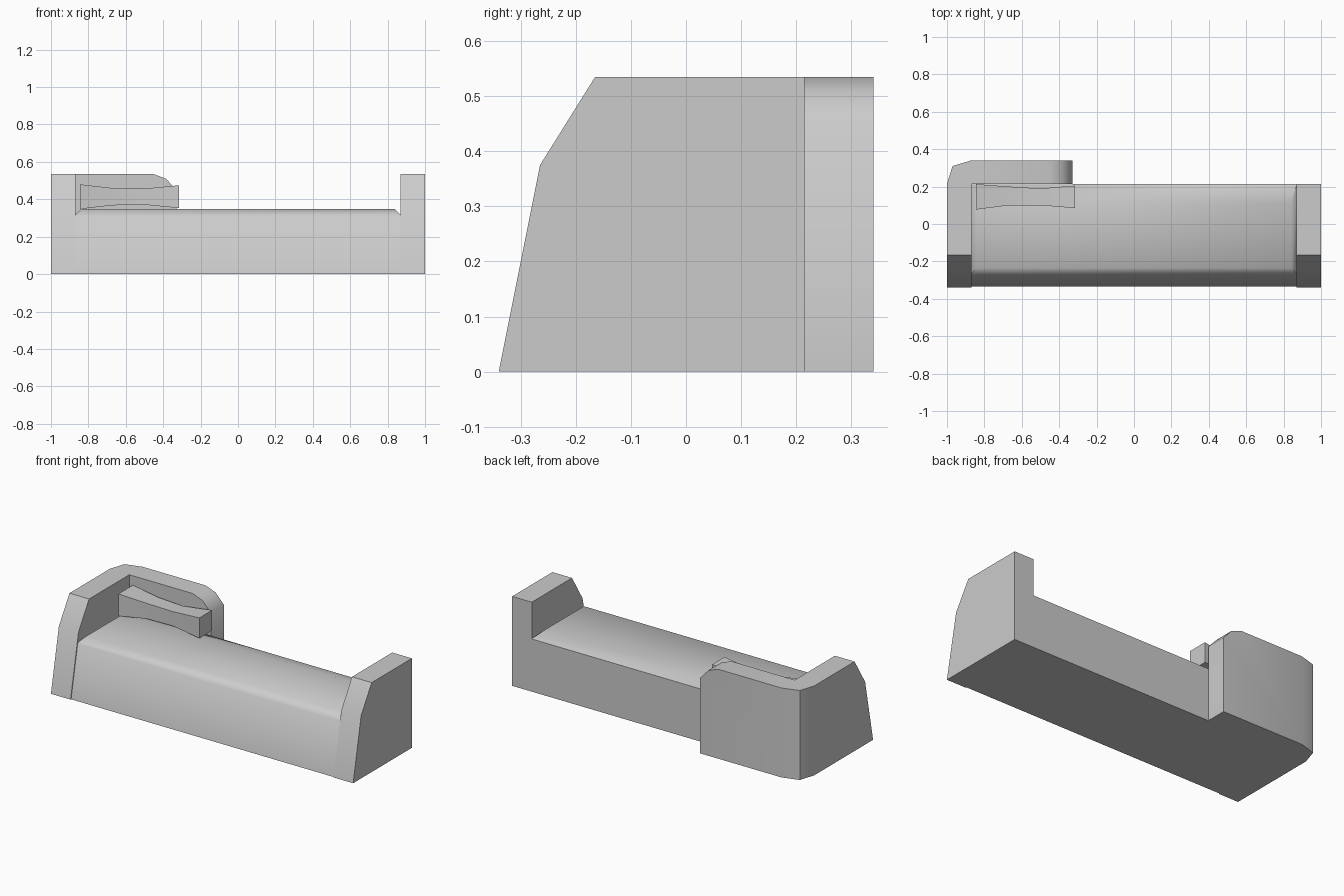
import bpy, bmesh
from math import radians
from mathutils import Vector

if "Cube" in bpy.data.objects:
    bpy.data.objects.remove(bpy.data.objects["Cube"], do_unlink=True)

grey = bpy.data.materials.new("soft grey fabric")
grey.use_nodes = True
colour = (0.6, 0.6, 0.6, 1)
grey.diffuse_color = colour
grey.node_tree.nodes["Principled BSDF"].inputs["Base Color"].default_value = colour


def finish(name, bm):
    bmesh.ops.recalc_face_normals(bm, faces=bm.faces)
    mesh = bpy.data.meshes.new(name)
    bm.to_mesh(mesh)
    bm.free()
    mesh.materials.append(grey)
    ob = bpy.data.objects.new(name, mesh)
    bpy.context.collection.objects.link(ob)
    bpy.ops.object.select_all(action='DESELECT')
    ob.select_set(True)
    bpy.context.view_layer.objects.active = ob
    bpy.ops.object.shade_smooth_by_angle(angle=radians(50))
    return ob


def prism(outline, shift):
    """Extrude a closed outline along a vector."""
    bm = bmesh.new()
    face = bm.faces.new([bm.verts.new(p) for p in outline])
    out = bmesh.ops.extrude_face_region(bm, geom=[face], use_keep_orig=True)
    moved = [v for v in out["geom"] if isinstance(v, bmesh.types.BMVert)]
    bmesh.ops.translate(bm, verts=moved, vec=shift)
    bmesh.ops.recalc_face_normals(bm, faces=bm.faces)
    return bm


def chop(bm, point, normal):
    """Cut away everything on the normal's side and cap the cut."""
    geom = bm.verts[:] + bm.edges[:] + bm.faces[:]
    cut = bmesh.ops.bisect_plane(bm, geom=geom, dist=1e-5, plane_co=point,
                                 plane_no=Vector(normal).normalized(), clear_outer=True)
    edges = [e for e in cut["geom_cut"] if isinstance(e, bmesh.types.BMEdge)]
    bmesh.ops.holes_fill(bm, edges=edges)


HEIGHT = 0.535
BACK = 0.215


def armrest(name, footprint, end_cuts=()):
    bm = prism([(x, y, 0) for x, y in footprint], (0, 0, HEIGHT))
    # leaning front and sloped upper front
    chop(bm, (0, -0.34, 0), (0, -0.375, 0.075))
    chop(bm, (0, -0.265, 0.375), (0, -0.16, 0.10))
    for point, normal in end_cuts:
        chop(bm, point, normal)
    return finish(name, bm)


# Plain arm on the left, arm wrapping into a short backrest on the right
armrest("left_arm", [(0.87, -0.34), (1, -0.34), (1, BACK), (0.87, BACK)])
armrest("right_arm_and_backrest",
        [(-1, -0.34), (-0.87, -0.34), (-0.87, BACK), (-0.33, BACK),
         (-0.33, 0.34), (-0.87, 0.34), (-0.97, 0.31), (-1, BACK)],
        [((-0.33, 0, 0.45), (0.06, 0, 0.055)),
         ((-0.385, 0, 0.51), (0.03, 0, 0.08))])

# Long seat with softened front, back and ends
profile = [(-0.335, 0), (-0.272, 0.31), (-0.235, 0.347), (0.11, 0.347),
           (BACK, 0.315), (BACK, 0)]
seat = prism([(-0.87, y, z) for y, z in profile], (1.74, 0, 0))
for side in (-1, 1):
    chop(seat, (side * 0.84, 0, 0.347), (side, 0, 1))
finish("seat", seat)

# Bolster cushion pinched in the middle: x, centre y, half depth, half height
sections = [(-0.845, 0.145, 0.068, 0.066), (-0.67, 0.15, 0.05, 0.046),
            (-0.5, 0.145, 0.045, 0.043), (-0.315, 0.145, 0.06, 0.061)]
bolster = bmesh.new()
rings = [[bolster.verts.new((x, y + a * d, 0.414 + b * h))
          for a, b in ((-1, -1), (1, -1), (1, 1), (-1, 1))]
         for x, y, d, h in sections]
for near, far in zip(rings, rings[1:]):
    for i in range(4):
        j = (i + 1) % 4
        bolster.faces.new((near[i], near[j], far[j], far[i]))
bolster.faces.new(rings[0])
bolster.faces.new(rings[-1])
finish("bolster_cushion", bolster)
